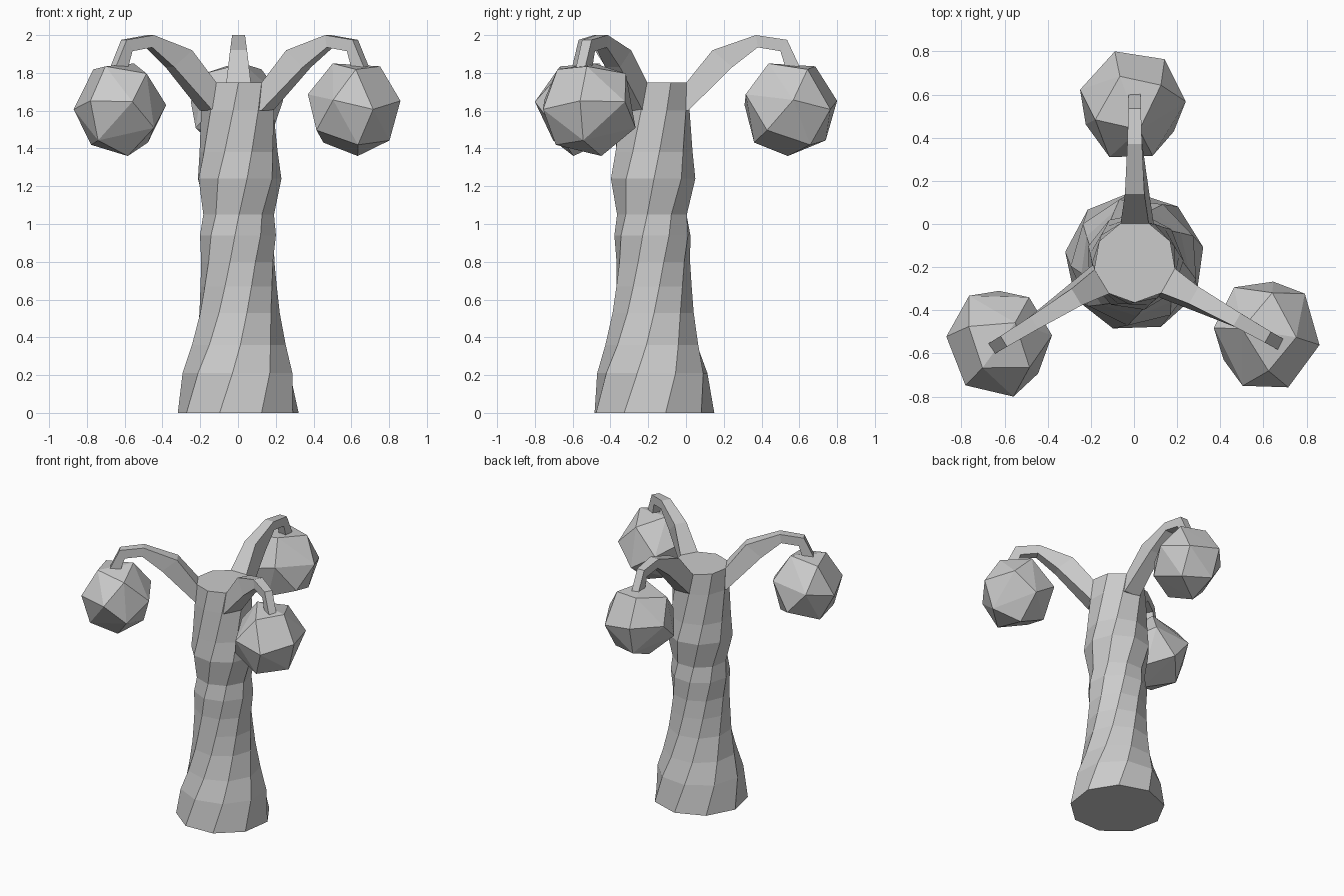
import bpy, bmesh
from math import sin, cos, pi, radians, sqrt
from mathutils import Vector, Matrix

if "Cube" in bpy.data.objects:
    bpy.data.objects.remove(bpy.data.objects["Cube"])

CX, CY = 0.003, -0.175   # trunk axis


def make_object(name, bm):
    bmesh.ops.recalc_face_normals(bm, faces=bm.faces)
    mesh = bpy.data.meshes.new(name)
    bm.to_mesh(mesh)
    bm.free()
    ob = bpy.data.objects.new(name, mesh)
    bpy.context.collection.objects.link(ob)
    return ob


def loft(name, rings):
    """Skin a list of equal-sized point rings and cap both ends."""
    bm = bmesh.new()
    vs = [[bm.verts.new(p) for p in r] for r in rings]
    n = len(rings[0])
    for a, b in zip(vs, vs[1:]):
        for i in range(n):
            j = (i + 1) % n
            bm.faces.new((a[i], a[j], b[j], b[i]))
    bm.faces.new(vs[0])
    bm.faces.new(vs[-1])
    return make_object(name, bm)


# Twisted nine-sided trunk: (height, radius)
profile = [(0, .325), (.21, .297), (.36, .252), (.53, .218), (.67, .205),
           (.80, .198), (.94, .205), (1.05, .19), (1.24, .227),
           (1.38, .21), (1.60, .198), (1.75, .19)]


def trunk_point(k, z, r):
    a = radians(-108 + 56 * z + 40 * k)
    return Vector((CX + r * cos(a), CY + r * sin(a), z))


loft("trunk", [[trunk_point(k, z, r) for k in range(9)] for z, r in profile])

# Drooping four-sided branches: upper (d, z), lower (d, z), half width, side skew
sections = [((.15, 1.74), (.15, 1.60), .065, .022),
            ((.178, 1.75), (.186, 1.60), .065, .022),
            ((.315, 1.92), (.42, 1.83), .045, .008),
            ((.545, 2.0), (.555, 1.935), .034, 0),
            ((.71, 1.975), (.675, 1.915), .029, 0),
            ((.778, 1.83), (.71, 1.80), .028, 0)]


def branch(name, angle):
    a = radians(angle)
    out, side = Vector((cos(a), sin(a), 0)), Vector((sin(a), -cos(a), 0))
    base = Vector((CX, CY, 0))

    def at(p, s):
        return base + out * p[0] + side * s + Vector((0, 0, p[1]))
    loft(name, [[at(u, -w), at(u, w), at(l, w + k), at(l, -w + k)]
                for u, l, w, k in sections])


# Faceted hanging fruit: hull of evenly spread points, fitted to its bounds
def fruit(name, centre, angle):
    n, pts = 16, []
    for i in range(n):
        z = 1 - (2 * i + 1) / n
        r, t = sqrt(1 - z * z), i * pi * (3 - sqrt(5))
        pts.append(Matrix.Rotation(.6, 3, 'X') @ Vector((r * cos(t), r * sin(t), z)))
    pts = [Matrix.Rotation(radians(angle), 3, 'Z') @ p for p in pts]
    lo = [min(p[i] for p in pts) for i in range(3)]
    hi = [max(p[i] for p in pts) for i in range(3)]
    bm = bmesh.new()
    for p in pts:
        bm.verts.new([centre[i] + .49 * ((p[i] - lo[i]) / (hi[i] - lo[i]) - .5)
                      for i in range(3)])
    bmesh.ops.convex_hull(bm, input=bm.verts)
    make_object(name, bm)


for label, angle, x, y in (("back", 90, -.005, .555),
                           ("left", 211.3, -.625, -.555),
                           ("right", 330.5, .615, -.512)):
    branch(label + "_branch", angle)
    fruit(label + "_fruit", (x, y, 1.605), angle)
